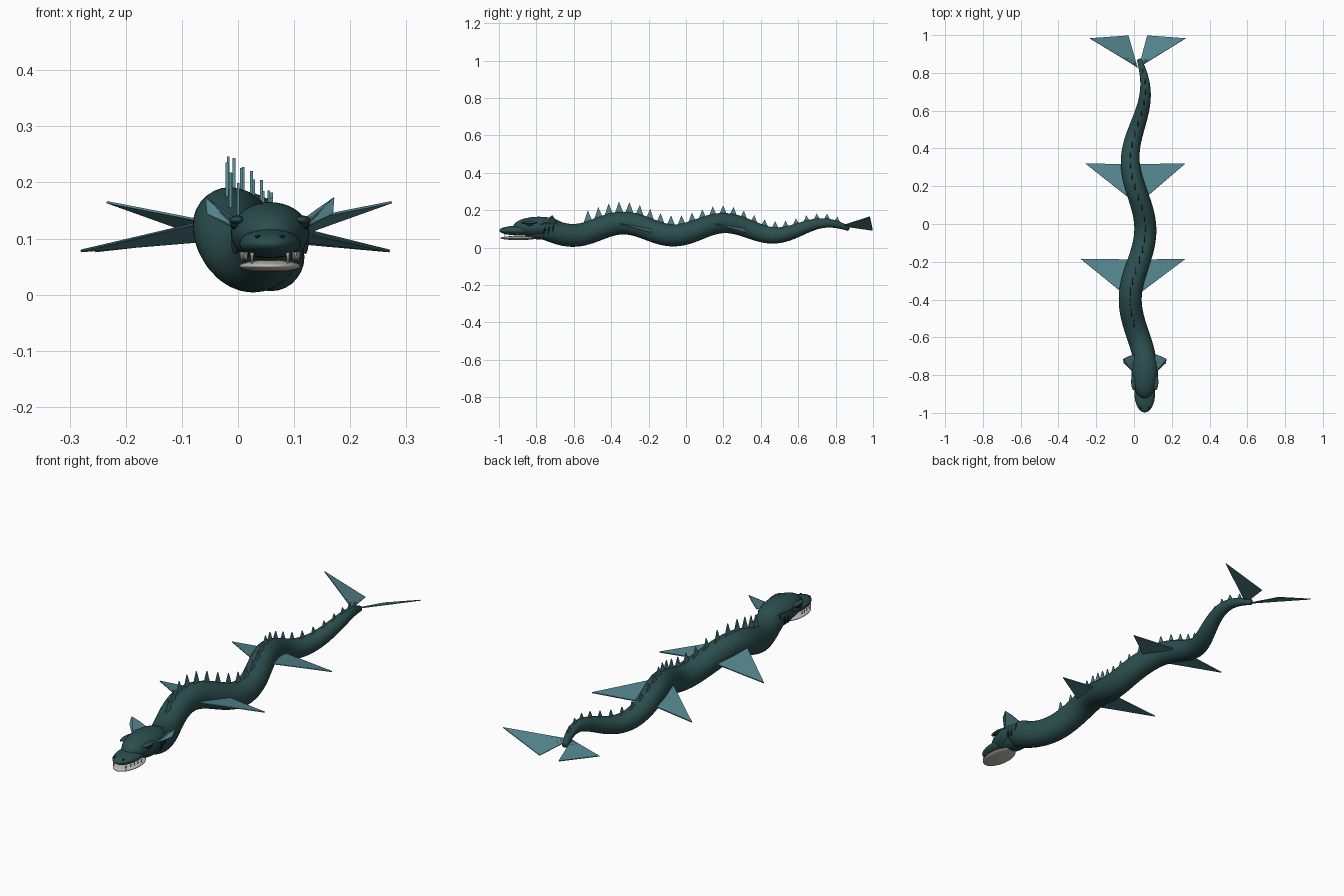
import bpy, bmesh
from math import sin, cos, pi
from mathutils import Vector, Matrix

if "Cube" in bpy.data.objects:
    bpy.data.objects.remove(bpy.data.objects["Cube"])


def material(name, r, g, b):
    m = bpy.data.materials.new(name)
    m.use_nodes = True
    m.diffuse_color = (r, g, b, 1)
    m.node_tree.nodes["Principled BSDF"].inputs["Base Color"].default_value = (r, g, b, 1)
    return m


SKIN = material("dark teal skin", 0.024, 0.075, 0.075)
FIN = material("pale teal fin", 0.09, 0.235, 0.27)
JAW = material("pale jaw", 0.52, 0.51, 0.46)
TOOTH = material("white tooth", 0.85, 0.85, 0.8)
EYE = material("dark eye", 0.008, 0.02, 0.022)


def finish(name, bm, mat, smooth=False):
    bmesh.ops.recalc_face_normals(bm, faces=bm.faces)
    me = bpy.data.meshes.new(name)
    bm.to_mesh(me)
    bm.free()
    ob = bpy.data.objects.new(name, me)
    bpy.context.collection.objects.link(ob)
    me.materials.append(mat)
    for p in me.polygons:
        p.use_smooth = smooth
    return ob


def ellipsoid(name, loc, size, mat, turn=0.0, axis='X'):
    bm = bmesh.new()
    bmesh.ops.create_uvsphere(bm, u_segments=32, v_segments=18, radius=1)
    bm.transform(Matrix.Translation(loc) @ Matrix.Rotation(turn, 4, axis)
                 @ Matrix.Diagonal((*size, 1)))
    return finish(name, bm, mat, True)


def add_plate(bm, points, thick):
    # thin slab through the given corners
    pts = [Vector(p) for p in points]
    n = (pts[1] - pts[0]).cross(pts[2] - pts[0]).normalized() * thick / 2
    top = [bm.verts.new(p + n) for p in pts]
    low = [bm.verts.new(p - n) for p in pts]
    bm.faces.new(top)
    bm.faces.new(low[::-1])
    for i in range(len(pts)):
        j = (i + 1) % len(pts)
        bm.faces.new((top[i], low[i], low[j], top[j]))


def add_ray(bm, a, b, r1, r2):
    # tapered rod from a to b
    a, b = Vector(a), Vector(b)
    d = b - a
    m = Matrix.Translation((a + b) / 2) @ d.to_track_quat('Z', 'Y').to_matrix().to_4x4()
    bmesh.ops.create_cone(bm, cap_ends=True, segments=8, radius1=r1, radius2=r2,
                          depth=d.length, matrix=m)


# Winding centre line and thickness of the body
START, END = -0.75, 0.87


def spine(y):
    return Vector((0.02 - 0.04 * cos(2 * pi * (y + 0.4) / 0.74), y,
                   0.098 + 0.033 * cos(2 * pi * (y + 0.335) / 0.54)))


def girth(y):
    t = (y - START) / (END - START)
    return 0.013 + 0.048 * (1 - t ** 3.6)


# Body
bm = bmesh.new()
rings, sides, last = 96, 28, None
for i in range(rings + 1):
    y = START + (END - START) * i / rings
    tan = (spine(y + 0.005) - spine(y - 0.005)).normalized()
    side = tan.cross(Vector((0, 0, 1))).normalized()
    up = side.cross(tan)
    ring = [bm.verts.new(spine(y) + girth(y) * (side * cos(a) + up * sin(a)))
            for a in (2 * pi * k / sides for k in range(sides))]
    if last:
        for k in range(sides):
            j = (k + 1) % sides
            bm.faces.new((last[k], last[j], ring[j], ring[k]))
    else:
        bm.faces.new(ring)
    last = ring
bm.faces.new(last)
finish("body", bm, SKIN, True)

# Dorsal spines, shrinking towards the tail
bm = bmesh.new()
count = 25
for i in range(count):
    t = i / (count - 1)
    y = -0.525 + 1.335 * t
    half, height = 0.024 - 0.007 * t, 0.06 - 0.036 * t
    base = [spine(y + s) + Vector((0, 0, girth(y + s) - 0.006)) for s in (-half, half)]
    tip = spine(y) + Vector((0, 0, girth(y) + height))
    for p in base:
        p.x = tip.x
    add_plate(bm, (base[0], base[1], tip), 0.005)
finish("dorsal_spines", bm, FIN)

# Paired side fins
for name, y0 in (("front", -0.36), ("rear", 0.145)):
    for label, s in (("left", 1), ("right", -1)):
        lead, trail = spine(y0 + 0.02), spine(y0 + 0.17)
        lead = Vector((lead.x + s * 0.035, y0 - 0.01, 0.132))
        trail = Vector((trail.x + s * 0.02, y0 + 0.172, 0.102))
        tip = Vector((0.27 if s > 0 else -0.28 if name == "front" else -0.255,
                      y0 + 0.175, 0.078))
        bm = bmesh.new()
        add_plate(bm, (lead, tip, trail), 0.005)
        for f in (0.0, 0.33, 0.66):
            add_ray(bm, lead, tip.lerp(trail, f), 0.003, 0.0015)
        finish(f"{name}_{label}_fin", bm, FIN)

# Tail flukes with rays
for label, s in (("left", 1), ("right", -1)):
    root = Vector((0.022 + s * 0.004, 0.83, 0.116))
    outer = Vector((0.02 + s * 0.254, 0.983, 0.165))
    inner = Vector((0.02 + s * 0.05, 0.998, 0.092))
    bm = bmesh.new()
    add_plate(bm, (root, outer, inner), 0.004)
    for f in (0.2, 0.4, 0.6, 0.8):
        add_ray(bm, root, root.lerp(outer.lerp(inner, f), 0.85), 0.003, 0.001)
    finish(f"{label}_tail_fluke", bm, FIN)

# Head, snout and jaw
HX = 0.057
ellipsoid("head", (HX, -0.787, 0.11), (0.07, 0.137, 0.055), SKIN)
ellipsoid("snout", (HX, -0.895, 0.091), (0.055, 0.103, 0.026), SKIN)
ellipsoid("lower_jaw", (HX, -0.895, 0.051), (0.055, 0.098, 0.011), JAW)
ellipsoid("throat", (HX, -0.77, 0.075), (0.052, 0.085, 0.033), SKIN)

for label, s in (("left", 1), ("right", -1)):
    # Eye, brow and nostril
    ellipsoid(f"{label}_eye", (HX + s * 0.061, -0.835, 0.125), (0.01, 0.02, 0.009), EYE)
    ellipsoid(f"{label}_brow", (HX + s * 0.058, -0.835, 0.133), (0.014, 0.045, 0.008), SKIN)
    ellipsoid(f"{label}_nostril", (HX + s * 0.022, -0.975, 0.104), (0.005, 0.007, 0.003), EYE)

    # Fangs and small teeth
    bm = bmesh.new()
    add_ray(bm, (HX + s * 0.032, -0.968, 0.075), (HX + s * 0.032, -0.97, 0.055), 0.004, 0.0005)
    for k in range(4):
        x, y = HX + s * (0.042 + 0.003 * k), -0.945 + 0.022 * k
        add_ray(bm, (x, y, 0.076), (x, y, 0.06), 0.003, 0.0004)
    finish(f"{label}_teeth", bm, TOOTH)

    # Gill slits
    for k in range(3):
        ellipsoid(f"{label}_gill_{k + 1}", (HX + s * (0.063 - 0.004 * k), -0.755 + 0.022 * k, 0.098),
                  (0.006, 0.004, 0.026), EYE, -0.2)

    # Cheek fan
    root = Vector((HX + s * 0.058, -0.785, 0.118))
    tips = [Vector((HX + s * a, y, z)) for a, y, z in
            ((0.112, -0.735, 0.145), (0.114, -0.715, 0.172), (0.085, -0.7, 0.152), (0.055, -0.69, 0.13))]
    bm = bmesh.new()
    for a, b in zip(tips, tips[1:]):
        add_plate(bm, (root, a, b), 0.003)
    for t in tips:
        add_ray(bm, root, t, 0.003, 0.001)
    finish(f"{label}_cheek_fan", bm, FIN)
